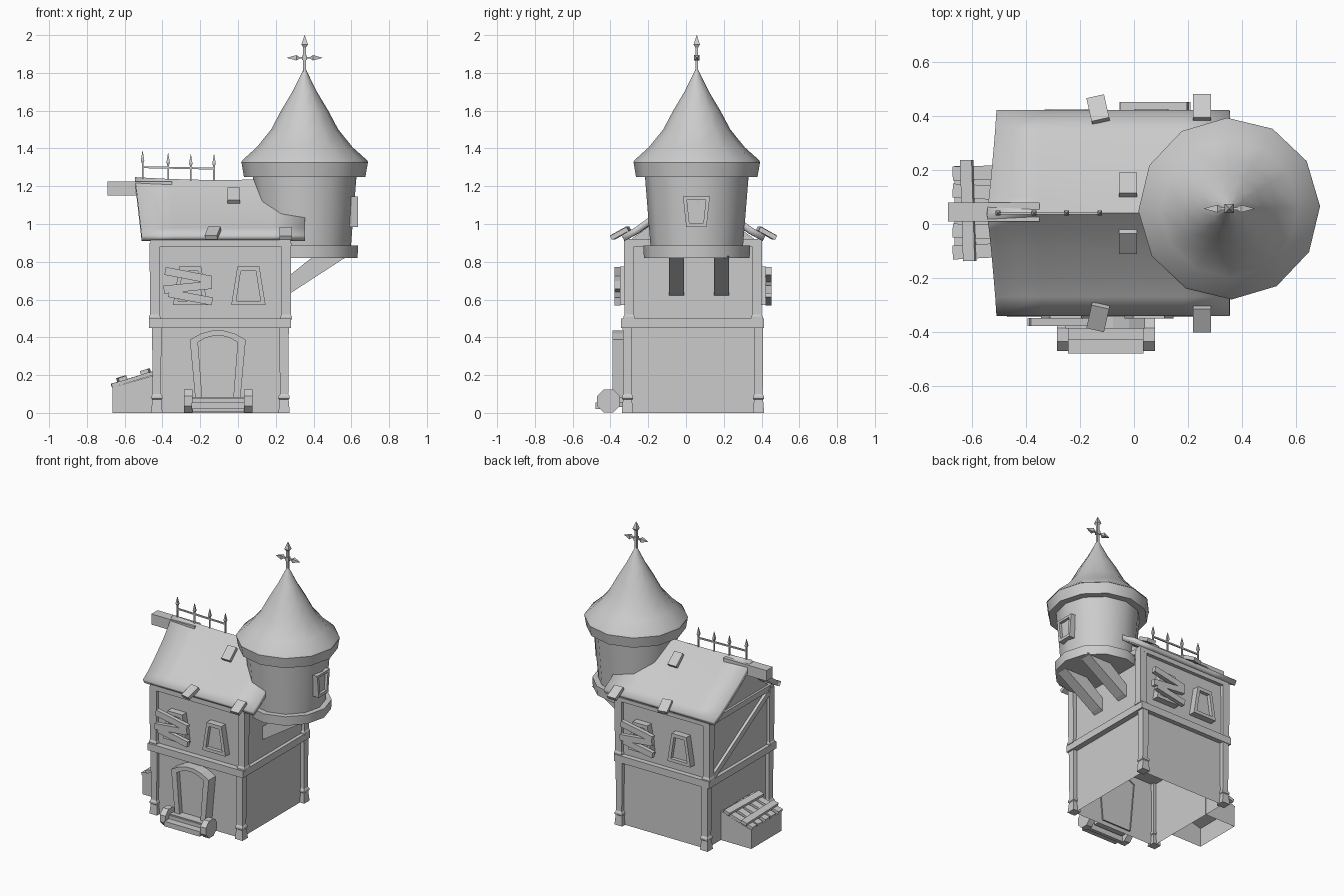
import bpy, bmesh, math
from mathutils import Vector, Matrix, Euler

if "Cube" in bpy.data.objects:
    bpy.data.objects.remove(bpy.data.objects["Cube"])

CX, CY = -0.093, 0.037          # house centre
TX, TY = 0.353, 0.057           # tower axis


def add(name, verts, faces, smooth=False):
    bm = bmesh.new()
    vs = [bm.verts.new(v) for v in verts]
    for f in faces:
        bm.faces.new([vs[i] for i in f])
    bmesh.ops.recalc_face_normals(bm, faces=bm.faces)
    me = bpy.data.meshes.new(name)
    bm.to_mesh(me)
    bm.free()
    ob = bpy.data.objects.new(name, me)
    bpy.context.collection.objects.link(ob)
    if smooth:
        bpy.ops.object.select_all(action='DESELECT')
        ob.select_set(True)
        bpy.context.view_layer.objects.active = ob
        bpy.ops.object.shade_smooth_by_angle(angle=math.radians(40))
    return ob


def box(name, c, s, rot=(0, 0, 0), bottom=True):
    m = Matrix.Translation(c) @ Euler(rot).to_matrix().to_4x4()
    v = [m @ Vector((x * s[0] / 2, y * s[1] / 2, z * s[2] / 2))
         for z in (-1, 1) for x, y in ((-1, -1), (1, -1), (1, 1), (-1, 1))]
    f = [(4, 5, 6, 7)] + [(i, (i + 1) % 4, (i + 1) % 4 + 4, i + 4) for i in range(4)]
    return add(name, v, f + ([(3, 2, 1, 0)] if bottom else []))


def span(name, lo, hi, bottom=True):
    lo, hi = Vector(lo), Vector(hi)
    return box(name, (lo + hi) / 2, hi - lo, bottom=bottom)


def lathe(name, prof, n, m=Matrix(), turn=0.0, smooth=False):
    v = [m @ Vector((r * math.cos(turn + math.tau * i / n), r * math.sin(turn + math.tau * i / n), z))
         for r, z in prof for i in range(n)]
    f = [(k * n + i, k * n + (i + 1) % n, (k + 1) * n + (i + 1) % n, (k + 1) * n + i)
         for k in range(len(prof) - 1) for i in range(n)]
    f += [tuple(range(n))[::-1], tuple(range((len(prof) - 1) * n, len(prof) * n))]
    return add(name, v, f, smooth)


def frame(origin, u, d):
    """Local axes: u along the wall, v up, d outward."""
    m = Matrix((u, (0, 0, 1), d)).transposed().to_4x4()
    return Matrix.Translation(origin) @ m


def prism(name, pts, d0, d1, m):
    n = len(pts)
    v = [m @ Vector((a, b, d)) for d in (d0, d1) for a, b in pts]
    f = [tuple(range(n))[::-1], tuple(range(n, 2 * n))]
    f += [(i, (i + 1) % n, (i + 1) % n + n, i + n) for i in range(n)]
    return add(name, v, f)


def panel(name, outer, inner, depth, recess, m):
    """Raised frame with a recessed panel."""
    n = len(outer)
    v = [m @ Vector((a, b, d)) for pts, d in ((outer, -0.01), (outer, depth), (inner, depth), (inner, recess))
         for a, b in pts]
    f = [(k * n + i, k * n + (i + 1) % n, (k + 1) * n + (i + 1) % n, (k + 1) * n + i)
         for k in range(3) for i in range(n)]
    return add(name, v, f + [tuple(range(3 * n, 4 * n))])


def trap(b, t, z0, z1):
    return [(-b, z0), (b, z0), (t, z1), (-t, z1)]


# Walls: open-bottomed lower storey, gabled upper storey, band between
span("lower_walls", (-0.425, -0.31, 0), (0.24, 0.38, 0.46), bottom=False)
span("floor_band", (-0.47, -0.345, 0.45), (0.28, 0.413, 0.5))
gable = [(-0.34, 0.49), (0.34, 0.49), (0.34, 0.91), (0.12, 1.07), (0, 1.18), (-0.12, 1.07), (-0.34, 0.91)]
side = frame((0, CY, 0), (0, 1, 0), (1, 0, 0))
prism("upper_walls", gable, -0.445, 0.255, side)

# Corner posts
q = math.sqrt(2)
for sx in (-1, 1):
    for sy in (-1, 1):
        low = [(0.03, 0), (0.024, 0.07), (0.029, 0.075), (0.029, 0.088), (0.022, 0.1), (0.025, 0.455)]
        up = [(0.03, 0.495), (0.03, 0.51), (0.025, 0.52), (0.027, 0.9)]
        lathe("lower_post", [(r * q, z) for r, z in low], 4,
              Matrix.Translation((CX + sx * 0.337, CY + sy * 0.347, 0)), math.pi / 4)
        lathe("upper_post", [(r * q, z) for r, z in up], 4,
              Matrix.Translation((CX + sx * 0.348, CY + sy * 0.338, 0)), math.pi / 4)
# Eave beams and the timber on the left gable
for s in (-1, 1):
    box("eave_beam", (CX, CY + s * 0.345, 0.9), (0.74, 0.04, 0.04))
    box("gable_beam", (CX + s * 0.35, CY, 0.9), (0.035, 0.68, 0.04))
box("gable_diagonal", (-0.45, CY, 0.69), (0.03, 0.72, 0.04), (-0.53, 0, 0))

# Saddle roof with slightly sagging ridge
half = [(0, 1.24), (0.06, 1.18), (0.13, 1.115), (0.24, 1.03), (0.31, 0.98), (0.382, 0.94)]
prof = [(-o, z) for o, z in half[:0:-1]] + half
verts, faces, nx, npf = [], [], 6, len(prof)
for i in range(nx):
    t = i / (nx - 1)
    for o, z in prof:
        x0 = -0.51 - 0.035 * (z - 0.94) / 0.3
        x = x0 + (0.355 - x0) * t
        verts.append((x, 0.04 + o, z + (0.008 - 0.03 * t * (1 - t) * 2) * (z - 0.94) / 0.3))
for i in range(nx - 1):
    for k in range(npf - 1):
        a = i * npf + k
        faces.append((a, a + npf, a + npf + 1, a + 1))
roof = add("house_roof", verts, faces, True)
up_facing = roof.data.polygons[0].normal.z > 0
mod = roof.modifiers.new("thickness", 'SOLIDIFY')
mod.thickness, mod.offset = 0.035, (-1 if up_facing else 1)
span("ridge_beam", (-0.69, 0.01, 1.15), (-0.35, 0.08, 1.225))

# Loose roof planks, mirrored on both slopes
for s in (-1, 1):
    for x, o, z, a, tw in ((-0.022, 0.105, 1.15, 0.72, 0), (-0.133, 0.385, 0.953, 0.5, 0.22), (0.252, 0.393, 0.95, 0.5, 0)):
        box("roof_plank", (x, 0.04 + s * o, z), (0.067, 0.1, 0.025), (-s * a, 0, s * tw))


# Spiked ironwork on the ridge and tower
def spike(name, m, length, w=0.006, head=0.013):
    lathe(name, [(w, 0), (w, length - 0.065), (head, length - 0.05), (0.001, length)], 4, m, math.pi / 4)


for x, tip in ((-0.505, 1.387), (-0.37, 1.375), (-0.25, 1.37), (-0.127, 1.37)):
    spike("ridge_spike", Matrix.Translation((x, 0.04, 1.21)), tip - 1.21)
box("ridge_rail", (-0.316, 0.04, 1.297), (0.385, 0.009, 0.01), (0, 0.02, 0))
spike("tower_finial", Matrix.Translation((TX, TY, 1.78)), 0.22, 0.011, 0.024)
for s in (-1, 1):
    spike("finial_arm", Matrix.Translation((TX, TY, 1.88)) @ Matrix.Rotation(s * math.pi / 2, 4, 'Y'), 0.094, 0.007, 0.02)
box("finial_hub", (TX, TY, 1.88), (0.026, 0.026, 0.026))

# Tower
tm = Matrix.Translation((TX, TY, 0))
tt = math.radians(1.5)
lathe("tower_base", [(0.28, 0.82), (0.283, 0.885)], 12, tm, tt, True)
lathe("tower_wall", [(0.244, 0.87), (0.275, 1.26)], 12, tm, tt, True)
lathe("tower_rim", [(0.322, 1.25), (0.335, 1.327)], 12, tm, tt, True)
lathe("tower_roof", [(0.337, 1.325), (0.33, 1.338), (0.255, 1.405), (0.178, 1.5), (0.125, 1.6), (0.065, 1.7), (0.008, 1.815)],
      12, tm, tt, True)
panel("tower_window", trap(0.054, 0.071, 0.985, 1.145), trap(0.037, 0.05, 1.005, 1.128), 0.04, 0.02,
      frame((0.595, TY - 0.002, 0), (0, 1, 0), (1, 0, 0)))
for y in (-0.05, 0.187):
    prism("tower_brace", [(0.25, 0.62), (0.28, 0.635), (0.58, 0.83), (0.4, 0.83), (0.25, 0.71)], -0.04, 0.04,
          frame((0, y, 0), (1, 0, 0), (0, -1, 0)))

# House windows: the back repeats the front turned half round
for s in (1, -1):
    for off, boarded in ((-0.16, True), (0.148, False)):
        m = frame((CX + s * off, CY - s * 0.34, 0), (s, 0, 0), (0, -s, 0))
        panel("house_window", trap(0.091, 0.058, 0.57, 0.775), trap(0.064, 0.04, 0.593, 0.75), 0.047, 0.022, m)
        if boarded:
            for u, v, a, w in ((-0.01, 0.728, -0.19, 0.25), (-0.013, 0.665, 0.1, 0.255), (0.002, 0.612, -0.19, 0.235)):
                r = Matrix.Rotation(a, 2)
                pts = [r @ Vector(p) + Vector((u, v)) for p in trap(w / 2, w / 2, -0.021, 0.021)]
                prism("window_board", pts, 0.045, 0.075, m)


# Arched door
def arch(b, t, z0, z1, rise):
    return [(-b, z0), (b, z0)] + [(t * k, z1 + rise * (1 - k * k)) for k in (1, 0.6, 0.2, -0.2, -0.6, -1)]


panel("door", arch(0.115, 0.148, 0.03, 0.388, 0.05), arch(0.08, 0.105, 0.05, 0.375, 0.035), 0.078, 0.045,
      frame((-0.107, -0.31, 0), (1, 0, 0), (0, -1, 0)))

# Door steps held between two log rounds
for x in (-0.264, 0.055):
    lathe("step_log", [(0.066, -0.022), (0.066, 0.022)], 8,
          Matrix.Translation((x, -0.41, 0.063)) @ Matrix.Rotation(math.pi / 2, 4, 'Y'), math.pi / 8, True)
span("lower_step", (-0.245, -0.48, 0.02), (0.035, -0.41, 0.055))
span("step_riser", (-0.245, -0.43, 0.005), (0.035, -0.405, 0.08))
span("upper_step", (-0.25, -0.42, 0.055), (0.045, -0.32, 0.085))

# Lean-to crate on the left: sloped open-bottomed box with a plank lid
cr = [(x, y, z) for z in (0, 1) for x, y in ((-0.665, -0.125), (-0.42, -0.125), (-0.42, 0.215), (-0.665, 0.215))]
cr = [(x, y, z * (0.135 if x < -0.5 else 0.205)) for x, y, z in cr]
add("crate", cr, [(4, 5, 6, 7)] + [(i, (i + 1) % 4, (i + 1) % 4 + 4, i + 4) for i in range(4)])
for y, tw in ((0.19, 0.03), (0.118, -0.05), (0.045, 0.04), (-0.028, -0.03), (-0.1, 0.05)):
    box("lid_plank", (-0.557, y, 0.178), (0.235, 0.052, 0.02), (0, -0.29, tw))
for x, z, tw in ((-0.615, 0.18, 0.03), (-0.49, 0.217, -0.03)):
    box("lid_batten", (x, 0.05, z), (0.045, 0.375, 0.022), (0, -0.29, tw))
